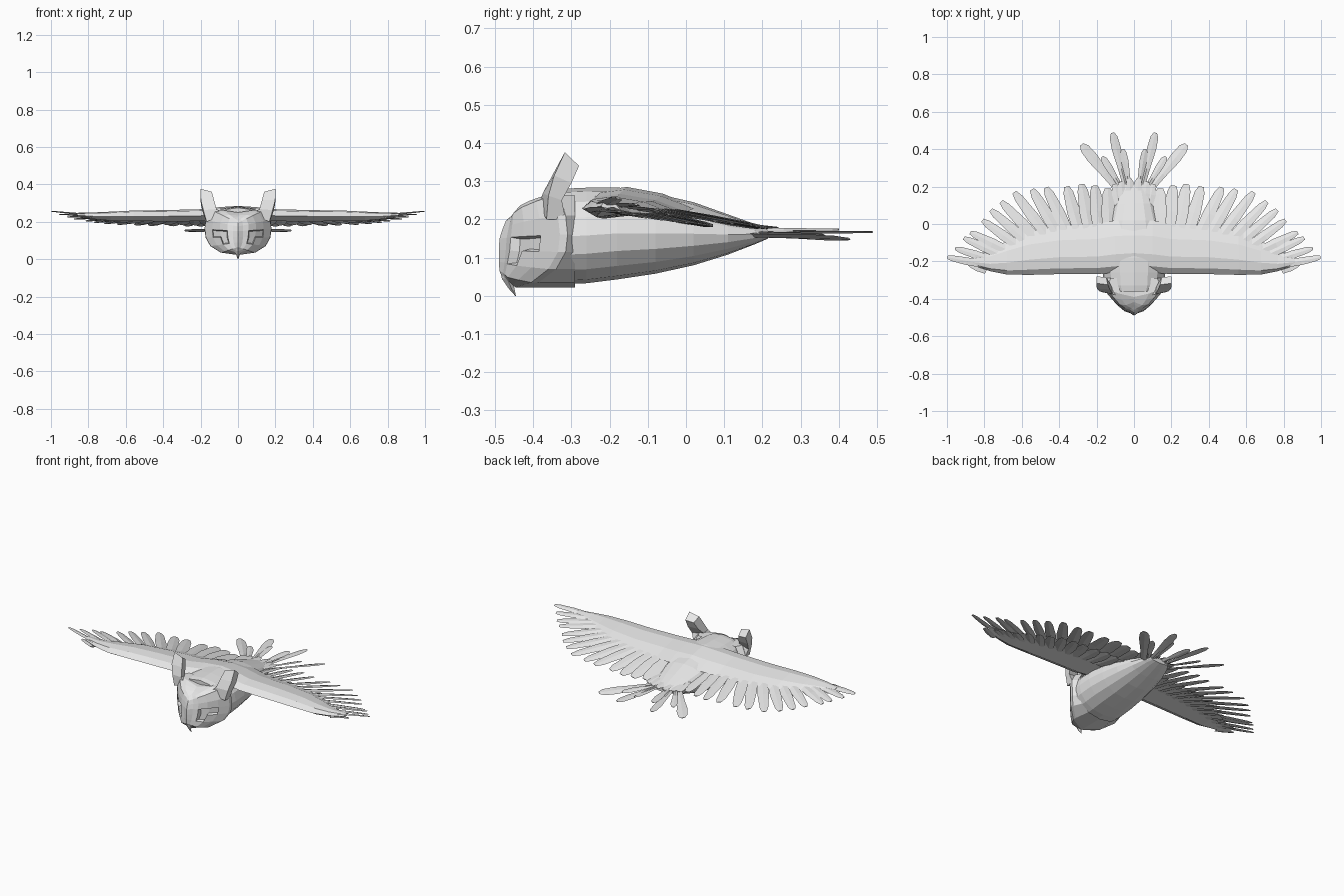
import bpy, bmesh, math
from mathutils import Vector

if "Cube" in bpy.data.objects:
    bpy.data.objects.remove(bpy.data.objects["Cube"])

grey = bpy.data.materials.new("plain grey")
grey.diffuse_color = (0.8, 0.8, 0.8, 1)
grey.use_nodes = True
grey.node_tree.nodes["Principled BSDF"].inputs["Base Color"].default_value = grey.diffuse_color


def finish(name, bm, mirror=False):
    bmesh.ops.recalc_face_normals(bm, faces=bm.faces)
    me = bpy.data.meshes.new(name)
    bm.to_mesh(me)
    bm.free()
    me.materials.append(grey)
    ob = bpy.data.objects.new(name, me)
    bpy.context.collection.objects.link(ob)
    if mirror:
        m = ob.modifiers.new("mirror", 'MIRROR')
        m.merge_threshold = 0.0005
    return ob


def loft(bm, rings, closed=True, caps=(True, True)):
    vs = [[bm.verts.new(p) for p in r] for r in rings]
    n = len(vs[0])
    for a, b in zip(vs, vs[1:]):
        for i in range(n if closed else n - 1):
            j = (i + 1) % n
            bm.faces.new((a[i], a[j], b[j], b[i]))
    if caps[0]:
        bm.faces.new(vs[0])
    if caps[1]:
        bm.faces.new(vs[-1])


def feather(bm, root, tip, width, thick=0.012, tilt=0.0,
            shape=((0, .8), (.5, 1), (.88, .75), (1, .4))):
    """Flat diamond-section blade from root to tip."""
    root, tip = Vector(root), Vector(tip)
    d = (tip - root).normalized()
    side = d.cross(Vector((0, 0, 1))).normalized()
    up = side.cross(d)
    side, up = (side * math.cos(tilt) + up * math.sin(tilt),
                up * math.cos(tilt) - side * math.sin(tilt))
    rings = []
    for t, w in shape:
        c = root.lerp(tip, t)
        s, h = side * width * w / 2, up * thick / 2 * (1 - .6 * t)
        rings.append([c - s, c + h, c + s, c - h])
    loft(bm, rings)


# body: egg shape tapering to the tail (y, half width, bottom, top)
bm = bmesh.new()
rings = []
for y, w, lo, hi in ((-.36, .145, .035, .275), (-.33, .16, .03, .28), (-.26, .168, .033, .283),
                     (-.18, .168, .043, .284), (-.08, .158, .058, .268), (.02, .14, .08, .245),
                     (.11, .115, .108, .213), (.18, .088, .135, .188), (.215, .06, .15, .176)):
    ring = []
    for i in range(16):
        a = 2 * math.pi * i / 16
        c, s = math.cos(a), math.sin(a)
        ring.append((w * math.copysign(abs(c) ** .85, c), y, (lo + hi) / 2 + (hi - lo) / 2 * s))
    rings.append(ring)
loft(bm, rings)
finish("body", bm)

# head: face disc from outer rim to a centre ridge, with sunken eyes
rim = [(0, -.39, .25), (.08, -.372, .262), (.14, -.35, .262), (.172, -.335, .21), (.175, -.33, .16),
       (.17, -.335, .115), (.145, -.36, .07), (.09, -.405, .035), (0, -.445, .022)]
ridge = [(0, -.45, .215), (0, -.462, .205), (0, -.472, .195), (0, -.48, .175), (0, -.488, .15),
         (0, -.49, .12), (0, -.49, .09), (0, -.488, .065), (0, -.48, .045)]
bm = bmesh.new()
rings = [[(x * .88, -.29, .155 + (z - .155) * 1.0) for x, y, z in rim],
         [(x * 1.02, y + .02, z) for x, y, z in rim]]
for t in (0, .22, .45, .68, .84, 1):
    row = []
    for a, b in zip(rim, ridge):
        p = Vector(a).lerp(Vector(b), t)
        p.y -= .025 * math.sin(math.pi * t) * min(1, p.x / .05)
        row.append(p)
    rings.append(row)
loft(bm, rings, closed=False, caps=(False, False))
bmesh.ops.remove_doubles(bm, verts=bm.verts, dist=.0005)
bmesh.ops.recalc_face_normals(bm, faces=bm.faces)
eye = []
for f in bm.faces:
    c = f.calc_center_median()
    u = (c.x - .095) * .87 + (c.z - .135) * .5
    v = -(c.x - .095) * .5 + (c.z - .135) * .87
    if c.y < -.35 and (u / .06) ** 2 + (v / .032) ** 2 < 1:
        eye.append(f)
if eye:
    bmesh.ops.inset_region(bm, faces=eye, thickness=.006, depth=0)
    for v in {v for f in eye for v in f.verts}:
        v.co.y += .022
finish("head", bm, True)

# beak
bm = bmesh.new()
loft(bm, [[(-w, y + d, z), (0, y, z), (w, y + d, z), (0, y + 2 * d, z)] for w, y, d, z in
          ((.008, -.49, .01, .14), (.02, -.49, .015, .09), (.018, -.482, .014, .045),
           (.009, -.465, .008, .02), (.002, -.447, .001, 0))])
finish("beak", bm)

# ear tufts: leaning slabs that flare outward
bm = bmesh.new()
loft(bm, [
    [(.075, -.385, .235), (.168, -.365, .2), (.17, -.315, .2), (.08, -.325, .235)],
    [(.115, -.375, .268), (.185, -.36, .262), (.188, -.325, .25), (.12, -.335, .262)],
    [(.128, -.35, .315), (.199, -.345, .315), (.199, -.30, .295), (.135, -.305, .295)],
    [(.14, -.325, .36), (.2, -.317, .376), (.2, -.28, .34), (.148, -.285, .335)]])
finish("ear_tufts", bm, True)

# wing arm: aerofoil sections (x, front y, back y, middle z, half thickness)
bm = bmesh.new()
rings = []
for x, yf, yb, z, h in ((0, -.25, .02, .25, .035), (.1, -.26, .02, .243, .035),
                        (.2, -.268, .0, .235, .032), (.4, -.268, -.01, .232, .03),
                        (.56, -.272, -.04, .232, .028), (.68, -.27, -.09, .23, .024),
                        (.77, -.252, -.14, .232, .018), (.86, -.222, -.17, .238, .01)):
    c = yb - yf
    rings.append([(x, yf, z - .003), (x, yf + .12 * c, z + .75 * h), (x, yf + .35 * c, z + h),
                  (x, yf + .7 * c, z + .5 * h), (x, yb, z - .015),
                  (x, yf + .6 * c, z - .6 * h), (x, yf + .2 * c, z - h)])
loft(bm, rings, caps=(False, True))
finish("wing_arms", bm, True)

# flight feathers fanning round the trailing edge
tips = [(.14, .19), (.21, .205), (.28, .213), (.36, .2), (.47, .195), (.545, .185), (.64, .17),
        (.71, .12), (.765, .075), (.81, .02), (.875, -.045), (.91, -.075), (.955, -.13), (.997, -.178)]
bm = bmesh.new()
coverts = bmesh.new()
for i, (x, y) in enumerate(tips):
    u = i / (len(tips) - 1)
    root = Vector((.13 + .66 * u, -.07 - .15 * u * u, .228 + .008 * u))
    tip = Vector((x, y, .178 + .078 * u ** 3))
    feather(bm, root, tip, .082 - .04 * u, tilt=.22)
    low = root + Vector((0, -.03, -.012))
    feather(coverts, low, low.lerp(tip, .55) + Vector((-.02, 0, -.012)), .075 - .03 * u, tilt=.25)
finish("flight_feathers", bm, True)
finish("under_wing_feathers", coverts, True)

# tail fan
bm = bmesh.new()
leaf = ((0, .45), (.45, .7), (.75, 1), (.93, .85), (1, .35))
for root, tip, w, tilt in (((.03, .14, .165), (.115, .488, .167), .05, .1),
                           ((.05, .14, .16), (.28, .425, .15), .062, .25),
                           ((.015, .14, .172), (.06, .4, .174), .04, -.15),
                           ((.04, .15, .165), (.17, .36, .16), .04, .2)):
    feather(bm, root, tip, w, .012, tilt, leaf)
for x in (.02, .06, .09):
    feather(bm, (x * .9, .1, .19), (x * 1.15, .25 - x * .4, .178), .05, .012, .1)
finish("tail_feathers", bm, True)
